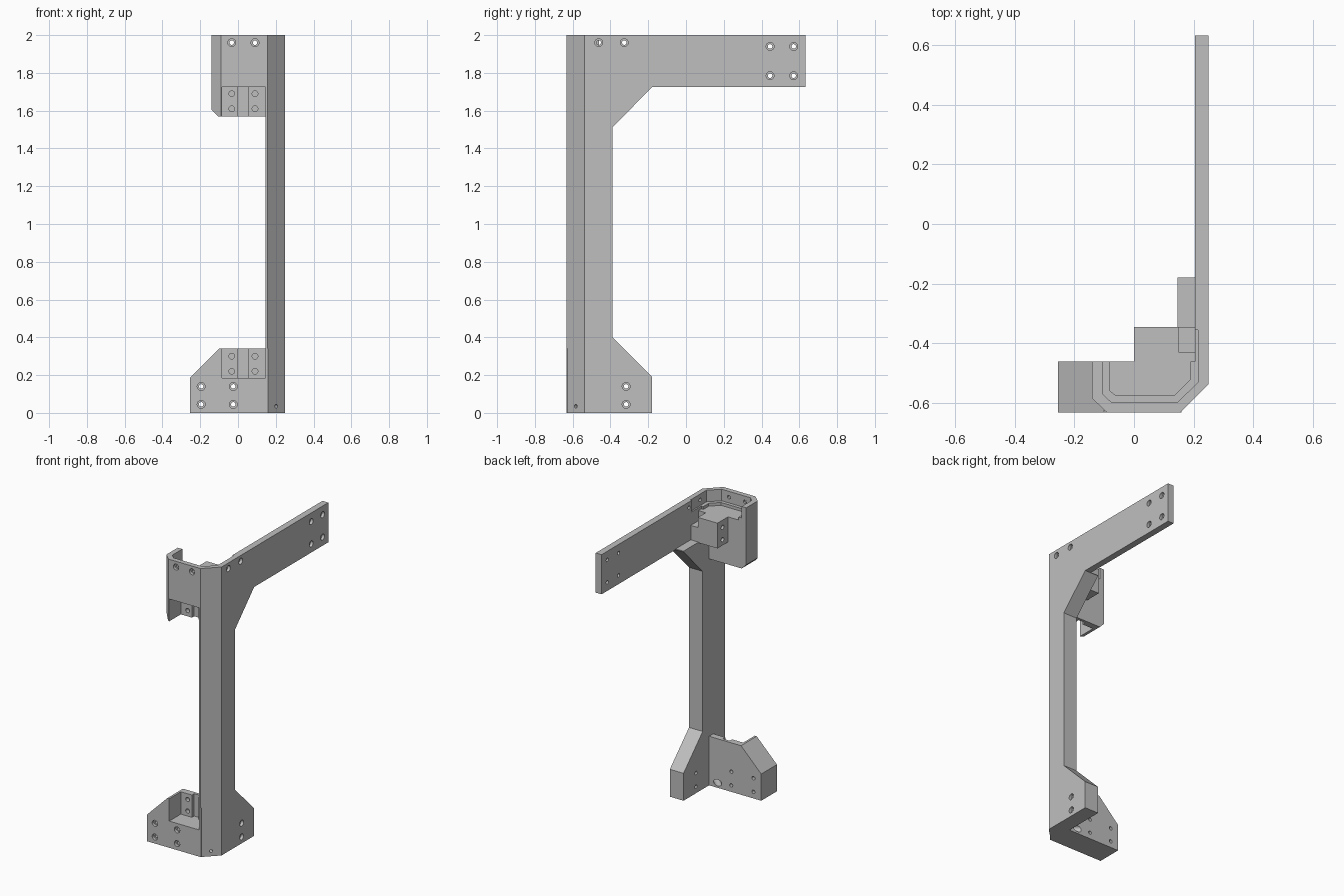
import bpy, bmesh, math
from mathutils import Vector

if "Cube" in bpy.data.objects:
    bpy.data.objects.remove(bpy.data.objects["Cube"])

metal = bpy.data.materials.new("plain grey")
metal.diffuse_color = (0.52, 0.52, 0.52, 1)
metal.use_nodes = True
metal.node_tree.nodes["Principled BSDF"].inputs["Base Color"].default_value = metal.diffuse_color


def make(name, bm):
    bmesh.ops.recalc_face_normals(bm, faces=bm.faces)
    me = bpy.data.meshes.new(name)
    bm.to_mesh(me)
    bm.free()
    me.materials.append(metal)
    ob = bpy.data.objects.new(name, me)
    bpy.context.collection.objects.link(ob)
    return ob


def prism(name, pts, axis, lo, hi):
    """Extrude a 2D outline along x (pts = y,z), y (pts = x,z) or z (pts = x,y)."""
    place = {'x': lambda a, b, t: (t, a, b),
             'y': lambda a, b, t: (a, t, b),
             'z': lambda a, b, t: (a, b, t)}[axis]
    bm = bmesh.new()
    face = bm.faces.new([bm.verts.new(place(a, b, lo)) for a, b in pts])
    new = bmesh.ops.extrude_face_region(bm, geom=[face])['geom']
    bmesh.ops.translate(bm, vec=place(0, 0, hi - lo),
                        verts=[g for g in new if isinstance(g, bmesh.types.BMVert)])
    return make(name, bm)


def box(name, x0, x1, y0, y1, z0, z1):
    return prism(name, [(x0, y0), (x1, y0), (x1, y1), (x0, y1)], 'z', z0, z1)


def drill(origin, direction, rings, n=20):
    """Stepped round cutter; rings are (distance, radius)."""
    d = Vector(direction).normalized()
    u = d.orthogonal().normalized()
    v = d.cross(u)
    bm = bmesh.new()
    loops = []
    for t, r in rings:
        loops.append([bm.verts.new(Vector(origin) + d * t + r * (
            u * math.cos(2 * math.pi * i / n) + v * math.sin(2 * math.pi * i / n)))
            for i in range(n)])
    for a, b in zip(loops, loops[1:]):
        for i in range(n):
            bm.faces.new((a[i], a[(i + 1) % n], b[(i + 1) % n], b[i]))
    bm.faces.new(loops[0])
    bm.faces.new(loops[-1])
    return make("drill", bm)


def combine(target, tool, op):
    mod = target.modifiers.new(op, 'BOOLEAN')
    mod.operation, mod.object, mod.solver = op, tool, 'EXACT'
    bpy.context.view_layer.objects.active = target
    bpy.ops.object.modifier_apply(modifier=mod.name)
    bpy.data.objects.remove(tool)


def bored(origin, direction, depth):
    return drill(origin, direction, [(-.01, .021), (.02, .021), (.02, .012), (depth, .012)])


F, B = -.632, -.46          # front face and back of the brackets

# Upright with chamfered outer corner
frame = prism("bracket_frame", [(.145, F), (.155, F), (.25, -.537), (.25, -.39), (.145, -.39)],
              'z', 0, 1.9)

solids = [
    # thick gussets at foot and below the arm
    prism("foot_gusset", [(-.45, 0), (-.18, 0), (-.18, .19), (-.39, .4), (-.45, .4)], 'x', .145, .25),
    prism("arm_gusset", [(-.45, 1.51), (-.39, 1.51), (-.18, 1.725), (-.18, 1.73), (-.45, 1.73)],
          'x', .145, .25),
    # long thin arm
    box("arm", .205, .25, -.52, .632, 1.725, 2),
    # foot plate
    prism("foot_plate", [(-.255, 0), (.16, 0), (.16, .34), (-.1, .34), (-.255, .185)], 'y', F, B),
    # upper cup
    prism("upper_cup", [(-.14, B), (-.14, -.585), (-.09, F), (.155, F), (.25, -.537), (.25, B)],
          'z', 1.57, 2),
    # block behind the cup
    box("rear_block", 0, .23, -.5, -.345, 1.725, 1.9),
]
for s in solids:
    combine(frame, s, 'UNION')

cutters = [
    # stepped pocket in the cup top
    prism("pocket", [(-.105, -.3), (-.105, -.57), (-.075, -.598), (.145, -.598), (.215, -.53),
                     (.215, -.355), (.205, -.355), (.205, -.3)], 'z', 1.92, 2.1),
    prism("pocket_floor", [(-.08, -.3), (-.08, -.56), (-.06, -.575), (.135, -.575), (.19, -.52),
                           (.19, -.3)], 'z', 1.9, 1.95),
    box("block_notch", .15, .205, -.43, -.3, 1.83, 1.95),
    # lower corner of the cup
    prism("cup_corner", [(-.2, 1.5), (-.105, 1.5), (-.105, 1.57), (-.14, 1.605), (-.2, 1.605)],
          'y', -.7, -.4),
]
# Front recesses, each with a centre groove and four holes
for z0, z1, zc in ((1.5, 1.725, 1.65), (.185, .4, .26)):
    cutters += [box("recess", -.085, .145, -.7, -.505, z0, z1),
                box("groove", 0, .052, -.6, -.48, z0, z1)]
    for x in (-.033, .09):
        for dz in (-.04, .04):
            cutters.append(drill((x, -.505, zc + dz), (0, 1, 0), [(-.02, .015), (.03, .015)]))
# Screw holes from the front
for x in (-.195, -.025):
    for z in (.045, .14):
        cutters.append(bored((x, F, z), (0, 1, 0), .2))
for x in (-.033, .09):
    cutters.append(bored((x, F, 1.96), (0, 1, 0), .06))
# Screw holes from the right
for y, z, depth in ((-.462, 1.96, .06), (-.327, 1.96, .06), (-.317, .045, .13), (-.317, .14, .13),
                    (.445, 1.785, .06), (.445, 1.94, .06), (.57, 1.785, .06), (.57, 1.94, .06)):
    cutters.append(bored((.25, y, z), (-1, 0, 0), depth))
# Side holes of the rear block and slanted hole at the foot corner
for z in (1.765, 1.85):
    cutters.append(drill((0, -.40, z), (1, 0, 0), [(-.02, .015), (.1, .015)]))
cutters.append(drill((.203, -.584, .035), (-1, 1, 0),
                     [(-.02, .01), (.08, .01), (.08, .022), (.22, .022)]))
for c in cutters:
    combine(frame, c, 'DIFFERENCE')

bpy.ops.object.select_all(action='DESELECT')
frame.select_set(True)
bpy.context.view_layer.objects.active = frame
bpy.ops.object.shade_smooth_by_angle(angle=math.radians(25))
